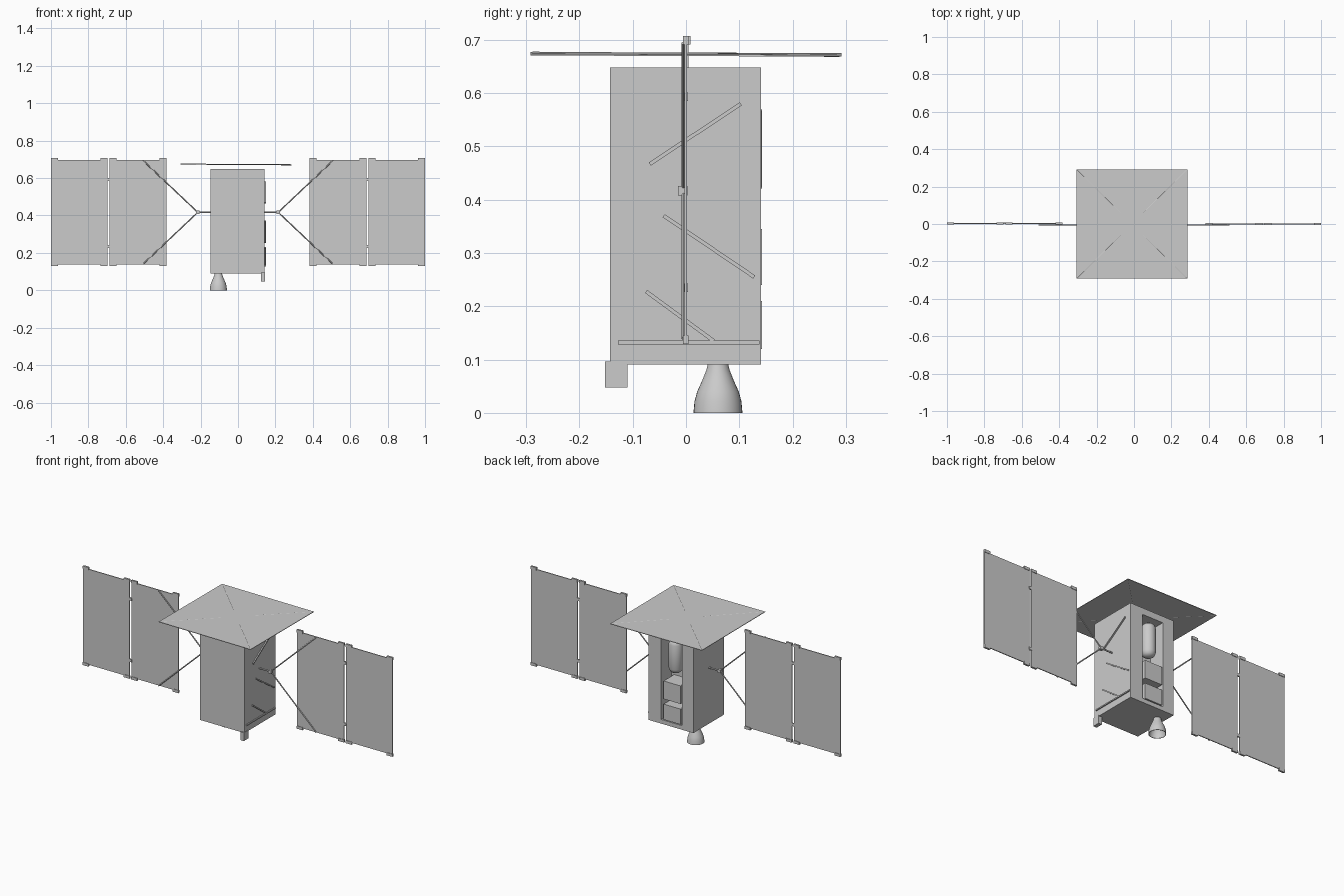
import bpy, bmesh, math
from mathutils import Vector

cube = bpy.data.objects.get("Cube")
if cube:
    bpy.data.objects.remove(cube, do_unlink=True)

grey = bpy.data.materials.new("satellite grey")
grey.use_nodes = True
grey.diffuse_color = (0.6, 0.6, 0.6, 1)
grey.node_tree.nodes["Principled BSDF"].inputs["Base Color"].default_value = (0.6, 0.6, 0.6, 1)


def finish(bm, name, smooth=False):
    bmesh.ops.recalc_face_normals(bm, faces=bm.faces)
    mesh = bpy.data.meshes.new(name)
    bm.to_mesh(mesh)
    bm.free()
    mesh.materials.append(grey)
    obj = bpy.data.objects.new(name, mesh)
    bpy.context.collection.objects.link(obj)
    if smooth:
        bpy.ops.object.select_all(action="DESELECT")
        obj.select_set(True)
        bpy.context.view_layer.objects.active = obj
        bpy.ops.object.shade_smooth_by_angle(angle=math.radians(40))
    return obj


def box(name, x, y, z):
    """Box from (low, high) pairs on each axis."""
    bm = bmesh.new()
    bmesh.ops.create_cube(bm, size=1)
    for v in bm.verts:
        v.co = [r[0] if c < 0 else r[1] for c, r in zip(v.co, (x, y, z))]
    return finish(bm, name)


def beam(name, a, b, width, depth=None, sides=4):
    """Straight bar from a to b: square or flat strip, or round rod."""
    a, b = Vector(a), Vector(b)
    bm = bmesh.new()
    if sides == 4:
        bmesh.ops.create_cube(bm, size=1)
        bmesh.ops.scale(bm, vec=(depth or width, width, (b - a).length), verts=bm.verts)
    else:
        bmesh.ops.create_cone(bm, cap_ends=True, segments=sides, radius1=width / 2,
                              radius2=width / 2, depth=(b - a).length)
    obj = finish(bm, name, smooth=sides > 4)
    obj.rotation_mode = "QUATERNION"
    obj.rotation_quaternion = Vector((0, 0, 1)).rotation_difference(b - a)
    obj.location = (a + b) / 2
    return obj


def lathe(name, profile, center, steps=32):
    """Spin a (radius, height) profile around a vertical axis."""
    bm = bmesh.new()
    verts = [bm.verts.new((r, 0, z)) for r, z in profile]
    edges = [bm.edges.new(pair) for pair in zip(verts, verts[1:])]
    bmesh.ops.spin(bm, geom=verts + edges, cent=(0, 0, 0), axis=(0, 0, 1),
                   angle=math.tau, steps=steps)
    bmesh.ops.remove_doubles(bm, verts=bm.verts, dist=1e-5)
    obj = finish(bm, name, smooth=True)
    obj.location = center
    return obj


# Body with an equipment bay cut into the back
body = box("body", (-0.146, 0.142), (-0.143, 0.141), (0.091, 0.648))
cutter = box("bay_cutter", (-0.074, 0.062), (0.045, 0.2), (0.115, 0.61))
cutter.hide_render = True
cutter.hide_viewport = True
cut = body.modifiers.new("equipment bay", "BOOLEAN")
cut.operation = "DIFFERENCE"
cut.solver = "EXACT"
cut.object = cutter

# Equipment inside the bay
box("lower_equipment_box", (-0.066, 0.045), (0.04, 0.143), (0.12, 0.21))
box("upper_equipment_box", (-0.066, 0.045), (0.04, 0.143), (0.24, 0.345))
lathe("fuel_tank", [(0, 0), (0.02, 0.004), (0.032, 0.013), (0.038, 0.03), (0.038, 0.17),
                    (0.032, 0.187), (0.02, 0.196), (0, 0.2)], (-0.008, 0.105, 0.395))

# Engine nozzle, hollow bell
lathe("engine_nozzle", [(0, 0.092), (0.019, 0.092), (0.022, 0.08), (0.03, 0.06), (0.039, 0.04),
                        (0.044, 0.022), (0.046, 0), (0.043, 0), (0.041, 0.02),
                        (0.035, 0.04), (0.014, 0.075), (0, 0.078)], (-0.105, 0.06, 0))

# Sensor under the front corner
box("corner_sensor", (0.122, 0.144), (-0.152, -0.11), (0.048, 0.096))

# Raised strips on the left side
for i, (a, b) in enumerate([((-0.068, 0.467), (0.103, 0.58)), ((-0.042, 0.37), (0.128, 0.255)),
                            ((-0.075, 0.228), (0.052, 0.135)), ((-0.128, 0.132), (0.138, 0.132))]):
    beam(f"side_strip_{i + 1}", (0.145, *a), (0.145, *b), 0.007)

# Slightly tilted square sunshade with diagonal ribs
SHADE = Vector((-0.011, 0, 0.673))


def shade_point(x, y):
    return SHADE + Vector((x, y, -0.004 * y - 0.006 * x))


bm = bmesh.new()
bmesh.ops.create_cube(bm, size=1)
for v in bm.verts:
    thickness = v.co.z * 0.003
    v.co = shade_point(v.co.x * 0.592, v.co.y * 0.584) + Vector((0, 0, thickness))
finish(bm, "sunshade")
for sx in (-1, 1):
    for sy in (-1, 1):
        beam("sunshade_rib", shade_point(sx * 0.06, sy * 0.06),
             shade_point(sx * 0.292, sy * 0.288), 0.004, sides=8)

# Solar wings: two panels each, clips, hinges and a forked yoke
for side, s, y in (("left", 1, 0.0), ("right", -1, 0.003)):
    def span(a, b):
        return tuple(sorted((s * a, s * b)))

    for part, a, b in (("inner", 0.383, 0.687), ("outer", 0.699, 1.0)):
        box(f"{side}_{part}_panel", span(a, b), (y - 0.003, y + 0.002), (0.139, 0.696))
        for ca, cb in ((a, a + 0.037), (b - 0.037, b)):
            for z in (0.137, 0.699):
                box(f"{side}_panel_clip", span(ca, cb), (y - 0.006, y + 0.005),
                    (z - 0.008, z + 0.008))
    for z in (0.235, 0.593):
        box(f"{side}_panel_hinge", span(0.685, 0.701), (y - 0.004, y + 0.004),
            (z - 0.008, z + 0.008))
    fork = (s * 0.215, -0.005, 0.417)
    beam(f"{side}_yoke_shaft", (s * 0.14, -0.005, 0.417), fork, 0.009, sides=12)
    box(f"{side}_yoke_joint", span(0.205, 0.225), (-0.015, 0.003), (0.408, 0.426))
    for z in (0.14, 0.694):
        beam(f"{side}_yoke_arm", fork, (s * 0.508, -0.005, z), 0.007, sides=8)
